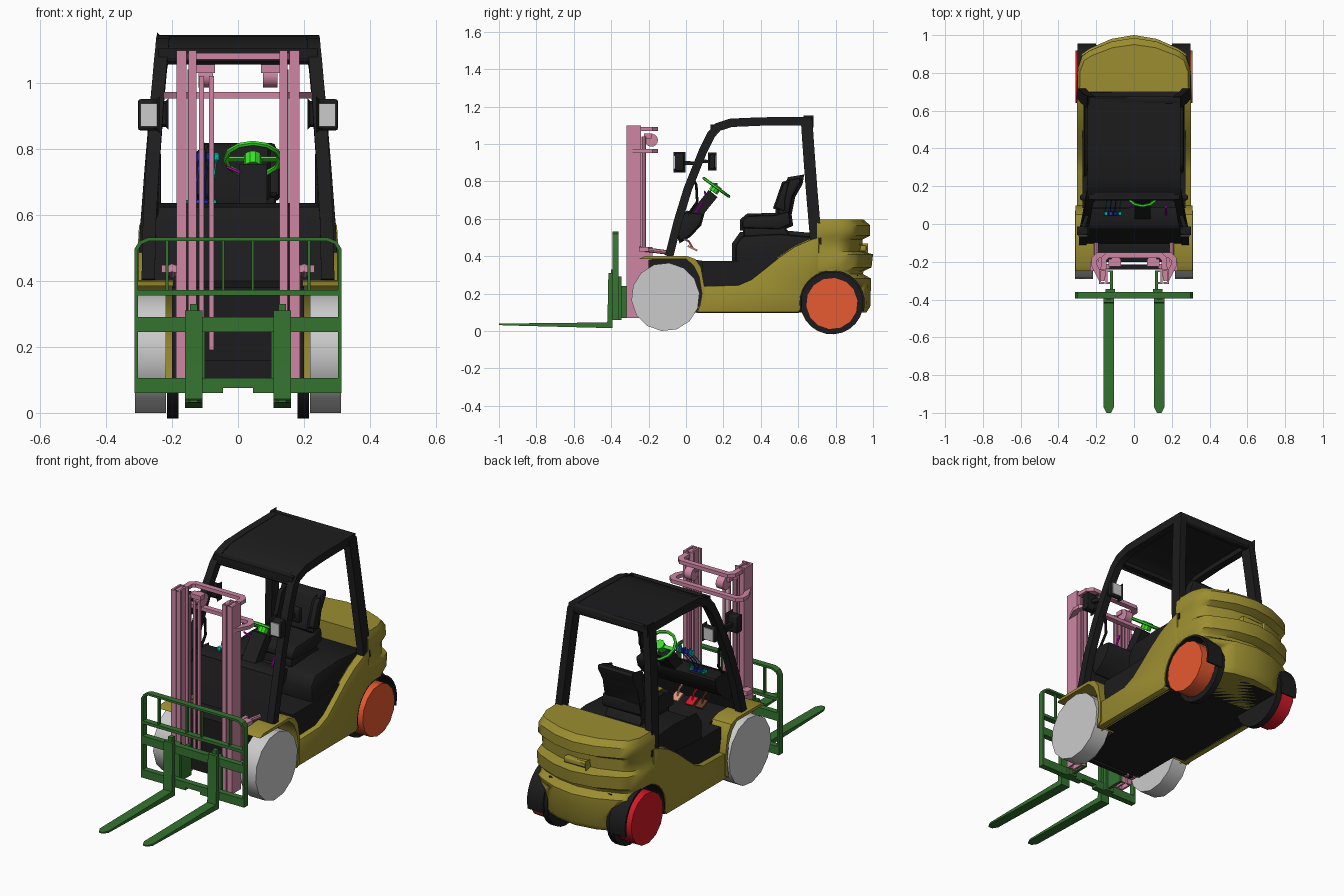
import bpy, bmesh, math
from mathutils import Vector as V

if "Cube" in bpy.data.objects:
    bpy.data.objects.remove(bpy.data.objects["Cube"])

COL = dict(black=(.012, .012, .013), yellow=(.33, .27, .03), pink=(.62, .24, .37), green=(.035, .17, .03),
           orange=(.8, .1, .03), red=(.65, .01, .02), lime=(.04, .75, .02), blue=(.02, .06, .7),
           teal=(.0, .5, .4), navy=(.01, .02, .35), magenta=(.7, 0, .7), salmon=(.75, .3, .2),
           brown=(.12, .04, .02), white=(.75, .75, .75))
MATS = {}
for k, c in COL.items():
    MATS[k] = bpy.data.materials.new(k)
    MATS[k].diffuse_color = (*c, 1)
X, Y, Z = V((1, 0, 0)), V((0, 1, 0)), V((0, 0, 1))
SIDES = ((-1, "left"), (1, "right"))


def mesh(name, verts, faces, mat=None, bevel=0, angle=35):
    me = bpy.data.meshes.new(name)
    me.from_pydata([tuple(v) for v in verts], [], faces)
    bm = bmesh.new()
    bm.from_mesh(me)
    if bevel:
        edges = [e for e in bm.edges if e.calc_face_angle(0) > .5]
        bmesh.ops.bevel(bm, geom=edges, offset=bevel, segments=2, profile=.5, affect='EDGES')
    bmesh.ops.recalc_face_normals(bm, faces=bm.faces)
    bm.to_mesh(me)
    bm.free()
    ob = bpy.data.objects.new(name, me)
    bpy.context.collection.objects.link(ob)
    if mat:
        me.materials.append(MATS[mat])
    bpy.ops.object.select_all(action='DESELECT')
    ob.select_set(True)
    bpy.context.view_layer.objects.active = ob
    bpy.ops.object.shade_smooth_by_angle(angle=math.radians(angle))
    return ob


def loft(name, rings, mat=None, bevel=0, closed=False, angle=35):
    n, m = len(rings[0]), len(rings)
    F = [(i * n + j, i * n + (j + 1) % n, (i + 1) % m * n + (j + 1) % n, (i + 1) % m * n + j)
         for i in range(m if closed else m - 1) for j in range(n)]
    if not closed:
        F += [tuple(range(n)), tuple(range((m - 1) * n, m * n))]
    return mesh(name, [p for r in rings for p in r], F, mat, bevel, angle)


def prism(name, pts, a, b, mat=None, axis='x', bevel=0):
    put = {'x': lambda p, t: (t, p[0], p[1]), 'z': lambda p, t: (p[0], p[1], t)}[axis]
    return loft(name, [[put(p, t) for p in pts] for t in (a, b)], mat, bevel)


def box(name, x0, x1, y0, y1, z0, z1, mat=None, bevel=0):
    return prism(name, [(y0, z0), (y1, z0), (y1, z1), (y0, z1)], x0, x1, mat, 'x', bevel)


def sweep(name, pts, side, w, t, mat=None, n=0, closed=False):
    """Sweep a rectangle (n=0) or an n-sided ellipse along pts; w is measured along side."""
    P, rings = [V(p) for p in pts], []
    for i, p in enumerate(P):
        last = len(P) - 1
        nxt = P[(i + 1) % len(P)] if closed or i < last else None
        prv = P[i - 1] if closed or i > 0 else None
        d1 = (p - prv).normalized() if prv is not None else (nxt - p).normalized()
        d2 = (nxt - p).normalized() if nxt is not None else d1
        T = (d1 + d2).normalized()
        N = T.cross(side).normalized() / max(.5, T.dot(d1))
        sec = [(math.cos(a * math.tau / n), math.sin(a * math.tau / n)) for a in range(n)] if n else \
              [(1, 1), (-1, 1), (-1, -1), (1, -1)]
        rings.append([p + side * (w / 2 * a) + N * (t / 2 * b) for a, b in sec])
    return loft(name, rings, mat, closed=closed)


def circle(cy, cz, r, a0, a1, n):
    return [(cy + r * math.cos(math.radians(a0 + (a1 - a0) * i / n)),
             cz + r * math.sin(math.radians(a0 + (a1 - a0) * i / n))) for i in range(n + 1)]


def disc(name, cy, cz, r, x0, x1, n, mat=None):
    return prism(name, circle(cy, cz, r, 90 / n, 360 + 90 / n, n)[:-1], x0, x1, mat)


# Wheels and rear wheel-arch liners
for s, nm in SIDES:
    disc("front_wheel_" + nm, -.11, .182, .183, s * .218, s * .312, 14)
    disc("rear_wheel_" + nm, .78, .147, .14, s * .22, s * .31, 14, "orange" if s > 0 else "red")
    disc("rear_arch_back_" + nm, .78, .15, .168, s * .18, s * .215, 24, "black")
    prism("rear_arch_liner_" + nm, circle(.78, .15, .176, -15, 195, 18) + circle(.78, .15, .164, 195, -15, 18),
          s * .2, s * .298, "black")

# Chassis core, floor and engine hood
prism("chassis_core", [(-.2, .1), (.09, .1), (.09, .375), (-.1, .4), (-.2, .38)], -.2, .2, "black")
prism("floor", [(.085, .1), (.62, .1), (.62, .4), (.28, .375), (.085, .375)], -.272, .272, "black")
box("rear_underbody", -.19, .19, .6, .92, .1, .3, "black")
prism("engine_hood", [(.265, .35), (.265, .46), (.3, .51), (.5, .52), (.715, .5), (.715, .35)], -.265, .265,
      "black", bevel=.02)

# Yellow side panels and front fenders
for s, nm in SIDES:
    prism("side_panel_" + nm, [(.06, .1), (.6, .1)] + circle(.78, .15, .172, 192, 120, 6) +
          [(.71, .31), (.71, .5), (.66, .485), (.58, .45), (.5, .395), (.42, .33), (.35, .275), (.28, .245),
           (.095, .24), (.085, .17)], s * .265, s * .303, "yellow", bevel=.004)
    prism("front_fender_" + nm, [(-.25, .385), (-.22, .4), (.0, .402), (.05, .385), (.08, .34), (.098, .24),
                                 (.098, .12), (.07, .1), (.085, .2), (.07, .29), (.04, .35), (0, .385)],
          s * .195, s * .31, "yellow")

# Counterweight lofted in horizontal rings, then wheel arches cut out
half = [(.303, .7), (.3, .83), (.277, .9), (.235, .93), (.12, .98), (0, 1)]
rings = []
for z, ymax, w in ((.1, .965, .96), (.13, .985, 1), (.28, .99, 1), (.305, .945, .99), (.32, .95, 1), (.34, .992, 1),
                   (.41, 1, 1), (.425, .94, .98), (.49, .945, .98), (.51, .985, 1), (.565, .985, .99), (.595, .95, .95)):
    r = [(x * w, .7 + (y - .7) * (ymax - .7) / .3, z) for x, y in half]
    rings.append(r + [(-x, y, z) for x, y, z in reversed(r[:-1])])
cw = loft("counterweight", rings, "yellow", angle=40)
for s, nm in SIDES:
    cut = disc("arch_cutter_" + nm, .78, .15, .172, s * .19, s * .4, 28)
    cut.hide_render = True
    m = cw.modifiers.new("arch", 'BOOLEAN')
    m.object, m.operation, m.solver = cut, 'DIFFERENCE', 'EXACT'
    bpy.context.view_layer.objects.active = cw
    bpy.ops.object.modifier_apply(modifier=m.name)
    bpy.data.objects.remove(cut)
box("rear_pocket_lip", -.07, .07, .9, .965, .425, .46, "yellow", .008)

# Overhead guard
for s, nm in SIDES:
    sweep("guard_front_pillar_" + nm, [(s * .272, -.09, .4), (s * .268, -.045, .58), (s * .257, .01, .76),
                                       (s * .243, .09, .96), (s * .235, .135, 1.05), (s * .23, .17, 1.09),
                                       (s * .228, .24, 1.113), (s * .226, .4, 1.12), (s * .226, .67, 1.122)],
          X, .04, .045, "black")
    sweep("guard_rear_pillar_" + nm, [(s * .228, .645, 1.125), (s * .245, .657, .95), (s * .262, .672, .75),
                                      (s * .278, .69, .54), (s * .28, .695, .46)], X, .04, .062, "black")
sweep("roof_panel", [(0, .13, 1.06), (0, .17, 1.1), (0, .24, 1.125), (0, .4, 1.132), (0, .66, 1.135)], X, .44, .016, "black")
box("roof_rear_beam", -.245, .245, .635, .675, 1.095, 1.145, "black", .008)
sweep("roof_front_beam", [(-.24, .15, 1.085), (.24, .15, 1.085)], Z, .04, .04, "black")

# Front bulkhead, dashboard and steering column
sweep("front_bulkhead", [(0, -.095, .39), (0, -.04, .57), (0, -.02, .62)], X, .53, .02, "black")
prism("dashboard", [(-.045, .52), (-.03, .62), (.01, .635), (.09, .625), (.075, .57), (.02, .51), (-.03, .48)],
      -.245, .245, "black", bevel=.008)
sweep("steering_column", [(.045, .03, .59), (.045, .1, .68), (.045, .145, .735)], X, .085, .06, "black")

# Steering wheel
c, u = V((.045, .162, .768)), V((0, .81, -.586))
axis = X.cross(u)
ring = [c + X * (.083 * math.cos(a * math.tau / 12)) + u * (.083 * math.sin(a * math.tau / 12)) for a in range(12)]
sweep("steering_wheel_rim", ring, axis, .016, .016, "lime", n=6, closed=True)
sweep("steering_hub", [c - axis * .03, c + axis * .012], X, .055, .055, "lime", n=10)
for i, k in enumerate((0, 6, 3)):
    sweep("steering_spoke_%d" % i, [c, ring[k]], axis, .009, .018, "lime")

# Levers and pedals
for i, (x, m) in enumerate(((-.15, "teal"), (-.125, "blue"), (-.1, "navy"), (-.075, "teal"))):
    sweep("lever_%d" % i, [(x, .055, .62), (x, .09, .7), (x + .01, .15, .77)], X, .006, .006, m, n=6)
    box("lever_knob_%d" % i, x, x + .018, .145, .165, .762, .788, m, .004)
    box("lever_boot_%d" % i, x - .01, x + .01, .045, .065, .62, .645, m, .004)
sweep("direction_lever", [(.17, .05, .63), (.17, .09, .69)], X, .012, .012, "magenta", n=6)
sweep("signal_stalk", [(.045, .11, .71), (-.035, .1, .745)], Z, .01, .01, "magenta", n=6)
for x, m in ((.03, "salmon"), (-.06, "red"), (-.12, "brown")):
    sweep(m + "_pedal_arm", [(x, -.03, .5), (x, .015, .48), (x, .035, .445)], X, .012, .012, m, n=6)
    sweep(m + "_pedal_pad", [(x, .01, .455), (x, .06, .43)], X, .045, .01, m)

# Seat
prism("seat_base", [(.31, .5), (.31, .55), (.52, .56), (.56, .5)], -.11, .11, "black", bevel=.006)
prism("seat_cushion", [(.3, .55), (.3, .59), (.33, .615), (.48, .62), (.55, .64), (.56, .57), (.5, .545)], -.125, .125,
      "black", bevel=.012)
prism("seat_back", [(.49, .62), (.5, .69), (.535, .76), (.555, .81), (.615, .82), (.61, .79), (.57, .72), (.55, .62)],
      -.115, .115, "black", bevel=.014)
for s, nm in SIDES:
    prism("seat_bolster_" + nm, [(.475, .66), (.52, .79), (.55, .8), (.53, .7), (.53, .64)], s * .09, s * .125, "black", bevel=.008)

# Headlights, mirrors and grab rail
for s, nm in SIDES:
    box("headlight_" + nm, s * .238, s * .303, -.06, -.012, .855, .95, "black", .008)
    box("headlight_lens_" + nm, s * .245, s * .295, -.066, -.055, .867, .937, "white")
    sweep("headlight_arm_" + nm, [(s * .27, -.02, .9), (s * .245, .06, .895)], Z, .02, .02, "black")
    box("mirror_" + nm, s * .21, s * .285, .125, .155, .865, .945, "black", .008)
    box("mirror_glass_" + nm, s * .218, s * .277, .15, .16, .873, .937, "white")
    sweep("mirror_arm_" + nm, [(s * .245, .06, .91), (s * .25, .13, .905)], Z, .018, .018, "black")
    sweep("grab_rail_" + nm, [(s * .25, .03, .83), (s * .24, .055, .78), (s * .24, .06, .69), (s * .24, .01, .62)], X, .014, .014, "black", n=8)

# Mast: channel rails, lift cylinders, pulleys and tilt cylinders
for s, nm in SIDES:
    for lab, xo, w, y0, y1 in (("outer", .186, .03, -.318, -.24), ("inner", .15, .024, -.318, -.245)):
        xi, t = xo - w, .01
        prism("mast_%s_rail_%s" % (lab, nm), [(s * x, y) for x, y in (
            (xo, y0), (xo, y1), (xi, y1), (xi, y1 - t), (xo - t, y1 - t), (xo - t, y0 + t), (xi, y0 + t), (xi, y0))],
            .07, 1.098, "pink", 'z')
    sweep("lift_cylinder_" + nm, [(s * .14, -.225, .1), (s * .14, -.225, 1.04)], X, .026, .026, "pink", n=10)
    disc("chain_pulley_" + nm, -.185, 1.02, .035, s * .125 - .006 * s, s * .075, 14, "pink")
    box("pulley_bracket_" + nm, s * .07, s * .135, -.225, -.185, 1.03, 1.055, "pink")
    sweep("tilt_cylinder_" + nm, [(s * .2, -.25, .44), (s * .2, -.1, .42)], X, .024, .024, "pink", n=8)
    box("tilt_bracket_" + nm, s * .17, s * .232, -.25, -.2, .425, .448, "pink")
    box("mast_foot_" + nm, s * .172, s * .19, -.24, -.18, .1, .45, "pink")
for i, x in enumerate((-.11, -.08)):
    sweep("lift_chain_%d" % i, [(x, -.22, .19), (x, -.22, 1.02)], X, .015, .01, "pink")
for nm, z, e in (("top", 1.08, .155), ("upper", .962, .205)):
    h = [(.17, -.3), (e + .005, -.22), (e + .005, -.185), (e - .015, -.165)]
    sweep("mast_%s_crossbar" % nm, [(-x, y, z) for x, y in h] + [(x, y, z) for x, y in reversed(h)], Z, .02, .03, "pink")
box("mast_lower_crossbar", -.18, .18, -.24, -.215, .1, .16, "black")

# Carriage and load backrest
prof = [(.308, .06), (.308, .495), (.296, .515), (.27, .526)]
sweep("backrest_frame", [(-x, -.377, z) for x, z in prof] + [(x, -.377, z) for x, z in reversed(prof)], Y, .034, .011, "green")
box("backrest_lower_bar", -.312, .312, -.394, -.362, .356, .372, "green")
box("carriage_upper_plate", -.312, .312, -.394, -.362, .245, .29, "green")
for s, nm in SIDES:
    box("carriage_lower_plate_" + nm, s * .045, s * .312, -.394, -.362, .06, .105, "green")
    box("carriage_roller_plate_" + nm, s * .112, s * .128, -.364, -.245, .07, .24, "green")
    box("carriage_web_" + nm, s * .1, s * .15, -.364, -.345, .06, .29, "green")
    for x in (.045, .215):
        box("backrest_bar_%s_%d" % (nm, x * 1000), s * x - .004, s * x + .004, -.385, -.369, .37, .524, "green")
    # Forks with tapered, chamfered tips
    x = s * .134
    prism("fork_shank_" + nm, [(-.425, .02), (-.394, .02), (-.394, .31), (-.415, .31), (-.42, .06)], x - .027, x + .027, "green")
    loft("fork_blade_" + nm, [[(x - w, y, z0), (x + w, y, z0), (x + w, y, z1), (x - w, y, z1)] for w, y, z0, z1 in
                              ((.027, -.394, .015, .046), (.027, -.97, .03, .04), (.012, -1, .032, .039))], "green")
    box("fork_pin_" + nm, x - .012, x + .012, -.4, -.375, .3, .33, "green")
box("carriage_lower_center", -.05, .05, -.394, -.362, .075, .105, "green")

for m in bpy.data.materials:
    if m.users and not m.is_grease_pencil:
        m.use_nodes = True
        m.node_tree.nodes["Principled BSDF"].inputs["Base Color"].default_value = m.diffuse_color
